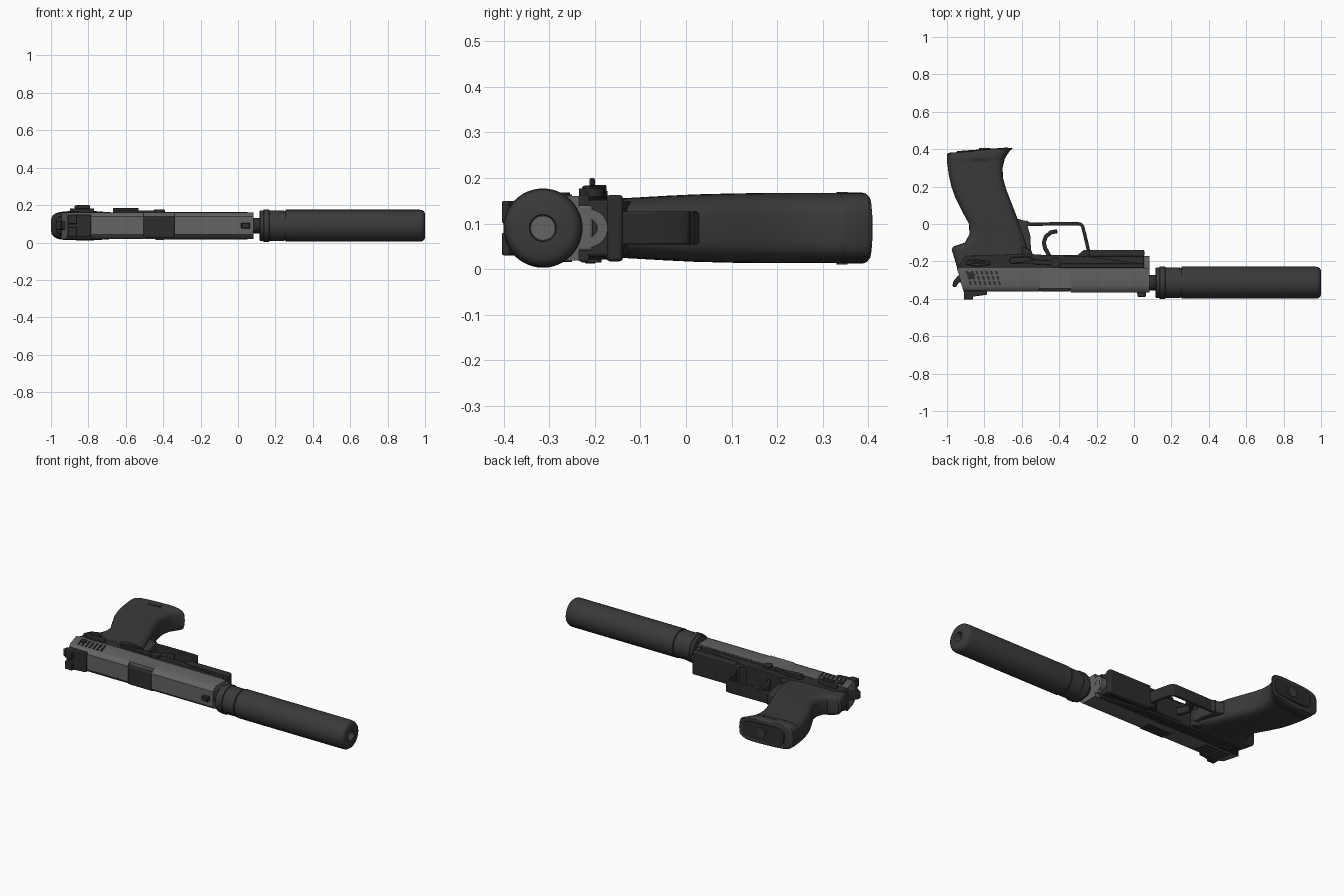
import bpy, bmesh, math
from mathutils import Vector

ZC = 0.09  # mid plane of the model, which lies on its side


def mat(name, v):
    m = bpy.data.materials.new(name)
    m.diffuse_color = (v, v, v, 1)
    return m


DARK = mat("charcoal", 0.042)
BLACK = mat("dark_black", 0.026)
STEEL = mat("grey_steel", 0.125)


def finish(name, bm, m, bevel=0.0, angle=35):
    bmesh.ops.recalc_face_normals(bm, faces=bm.faces)
    me = bpy.data.meshes.new(name)
    bm.to_mesh(me)
    bm.free()
    me.materials.append(m)
    ob = bpy.data.objects.new(name, me)
    bpy.context.collection.objects.link(ob)
    bpy.ops.object.select_all(action='DESELECT')
    ob.select_set(True)
    bpy.context.view_layer.objects.active = ob
    bpy.ops.object.shade_smooth_by_angle(angle=math.radians(angle))
    if bevel:
        b = ob.modifiers.new("bevel", 'BEVEL')
        b.width, b.segments, b.limit_method = bevel, 2, 'ANGLE'
        b.angle_limit = math.radians(40)
    return ob


def loft(name, rings, m, bevel=0.0, caps=True):
    """Skin a list of equal-length closed rings."""
    bm = bmesh.new()
    vs = [[bm.verts.new(p) for p in r] for r in rings]
    n = len(rings[0])
    for a, b in zip(vs, vs[1:]):
        for i in range(n):
            bm.faces.new((a[i], a[(i + 1) % n], b[(i + 1) % n], b[i]))
    if caps:
        bm.faces.new(vs[0])
        bm.faces.new(vs[-1])
    return finish(name, bm, m, bevel)


def prism(name, pts, z0, z1, m, bevel=0.0):
    """Side outline (x, y) extruded from z0 to z1."""
    return loft(name, [[(x, y, z) for x, y in pts] for z in (z0, z1)], m, bevel)


def box(name, x0, x1, y0, y1, z0, z1, m, bevel=0.0):
    return prism(name, [(x0, y0), (x1, y0), (x1, y1), (x0, y1)], z0, z1, m, bevel)


def strip(name, path, t, z0, z1, m, bevel=0.0):
    """Bent bar of thickness t following a side path."""
    p = [Vector(q) for q in path]
    left, right = [], []
    for i, q in enumerate(p):
        d = (p[min(i + 1, len(p) - 1)] - p[max(i - 1, 0)]).normalized()
        nrm = Vector((-d.y, d.x)) * t / 2
        left.append((q + nrm)[:])
        right.append((q - nrm)[:])
    return prism(name, left + right[::-1], z0, z1, m, bevel)


def lathe(name, prof, yc, m, n=48, caps=True):
    """Turn (x, radius) points about the barrel direction."""
    rings = [[(x, yc + r * math.cos(a), ZC + r * math.sin(a))
              for a in (2 * math.pi * i / n for i in range(n))] for x, r in prof]
    return loft(name, rings, m, caps=caps)


def disc(name, x, y, r, z0, z1, m, n=20):
    return prism(name, [(x + r * math.cos(2 * math.pi * i / n),
                         y + r * math.sin(2 * math.pi * i / n)) for i in range(n)], z0, z1, m)


# Suppressor with collar, groove and open bore
YB = -0.314
lathe("suppressor", [(0.115, 0.045), (0.115, 0.078), (0.12, 0.082), (0.135, 0.082), (0.138, 0.087),
                     (0.165, 0.087), (0.168, 0.082), (0.245, 0.082), (0.247, 0.078), (0.253, 0.078),
                     (0.255, 0.0855), (0.972, 0.0855), (0.985, 0.083), (0.994, 0.077), (1.0, 0.066),
                     (1.0, 0.03), (0.997, 0.028), (0.93, 0.028)], YB, DARK)
lathe("bore_core", [(0.931, 0.027), (0.934, 0.027)], YB, STEEL, 32)
lathe("barrel", [(0.02, 0.042), (0.13, 0.042)], YB, BLACK, 32)


# Slide: chamfered section, slanted back
def slide_part(name, x0, x1, top, slant=0.0, m=STEEL):
    sec = [(-0.235, 0.071), (-0.33, 0.071), (-0.35, 0.064), (top, 0.048)]
    sec = sec + [(y, -h) for y, h in sec[::-1]]
    return loft(name, [[(x + s * (-0.235 - y), y, ZC + h) for y, h in sec]
                       for x, s in ((x0, slant), (x1, 0))], m)


slide_part("slide_rear", -0.947, -0.505, -0.362, 0.28)
slide_part("slide_front", -0.34, 0.083, -0.366)
box("slide_port_side", -0.506, -0.339, -0.345, -0.235, 0.022, ZC + 0.071, STEEL)
box("chamber_block", -0.506, -0.339, -0.36, -0.28, 0.024, ZC + 0.05, BLACK, 0.008)
box("ejection_opening", -0.5, -0.345, -0.345, -0.285, 0.019, 0.03, BLACK)

# Lug under the muzzle with the guide rod
box("muzzle_lug", 0.045, 0.083, -0.24, -0.205, ZC - 0.05, ZC + 0.05, STEEL, 0.006)
lathe("guide_rod_ring", [(0.04, 0.042), (0.084, 0.042), (0.084, 0.02), (0.06, 0.02)], -0.214, STEEL, 28)
lathe("guide_rod", [(0.04, 0.019), (0.075, 0.019)], -0.214, BLACK, 20)

# Slide serrations, both sides
for s, side in ((1, "left"), (-1, "right")):
    za, zb = sorted((ZC + s * 0.069, ZC + s * 0.074))
    for i in range(7):
        for j in range(3):
            x, y = -0.9 + i * 0.026 + j * 0.008, -0.25 - j * 0.028
            prism(f"serration_{side}_{i}_{j}", [(x, y), (x + 0.012, y), (x + 0.018, y - 0.02),
                                                (x + 0.006, y - 0.02)], za, zb, BLACK)

# Sights
for k, z in enumerate((0.03, 0.1)):
    box(f"rear_sight_blade_{k}", -0.91, -0.86, -0.404, -0.37, z, z + 0.05, BLACK, 0.004)
prism("rear_sight_base", [(-0.91, -0.355), (-0.91, -0.388), (-0.86, -0.388), (-0.785, -0.378),
                          (-0.785, -0.355)], 0.03, 0.15, BLACK, 0.004)
prism("front_sight", [(0.015, -0.36), (0.02, -0.39), (0.062, -0.39), (0.066, -0.36)],
      ZC - 0.014, ZC + 0.014, BLACK, 0.003)

# Hammer
prism("hammer", [(-0.91, -0.27), (-0.94, -0.275), (-0.965, -0.305), (-0.972, -0.332), (-0.955, -0.34),
                 (-0.935, -0.31), (-0.9, -0.32)], ZC - 0.022, ZC + 0.022, BLACK, 0.005)

# Grip: rounded sections running from the frame to the base (back x, y, front x, y, half width)
sections = [(-0.945, -0.236, -0.56, -0.236, 0.066), (-0.975, -0.135, -0.56, -0.16, 0.066),
            (-0.965, -0.12, -0.565, -0.14, 0.066), (-0.905, -0.1, -0.58, -0.09, 0.068),
            (-0.88, -0.055, -0.603, -0.03, 0.071), (-0.882, 0.0, -0.627, 0.04, 0.074),
            (-0.92, 0.07, -0.662, 0.13, 0.076), (-0.955, 0.14, -0.685, 0.19, 0.077),
            (-0.975, 0.195, -0.7, 0.245, 0.077), (-0.99, 0.26, -0.703, 0.3, 0.077),
            (-0.998, 0.32, -0.692, 0.345, 0.077)]


def grip_ring(xb, yb, xf, yf, h, n=40):
    ring = []
    for i in range(n):
        c, s = math.cos(2 * math.pi * i / n), math.sin(2 * math.pi * i / n)
        u = math.copysign(abs(c) ** 0.5, c) / 2 + 0.5
        v = math.copysign(abs(s) ** 0.5, s)
        ring.append((xb + (xf - xb) * u, yb + (yf - yb) * u, ZC + h * v))
    return ring


loft("grip", [grip_ring(*s) for s in sections], DARK)
loft("grip_base", [grip_ring(*s) for s in ((-0.998, 0.318, -0.693, 0.343, 0.075),
                                           (-1.0, 0.335, -0.685, 0.36, 0.078),
                                           (-1.0, 0.373, -0.66, 0.395, 0.078),
                                           (-0.995, 0.378, -0.65, 0.402, 0.076),
                                           (-0.985, 0.381, -0.652, 0.408, 0.07))], DARK)
loft("magazine_floor", [grip_ring(*s) for s in ((-0.95, 0.38, -0.67, 0.4, 0.055),
                                                (-0.945, 0.39, -0.675, 0.409, 0.052))], BLACK)
bm = bmesh.new()  # round button in the magazine floor
bmesh.ops.create_cone(bm, cap_ends=True, segments=24, radius1=0.03, radius2=0.03, depth=0.02)
for v in bm.verts:
    v.co = (-0.8 + v.co.x, 0.396 + v.co.z, ZC + v.co.y)
finish("floor_button", bm, DARK)
for s in (1, -1):
    za, zb = sorted((ZC + s * 0.07, ZC + s * 0.0795))
    prism("base_notch", [(-0.865, 0.35), (-0.77, 0.355), (-0.775, 0.335), (-0.85, 0.33)], za, zb, BLACK)

# Frame and accessory rail
prism("frame", [(-0.95, -0.245), (0.05, -0.245), (0.05, -0.215), (-0.24, -0.175), (-0.42, -0.17),
                (-0.56, -0.16), (-0.9, -0.17)], ZC - 0.069, ZC + 0.069, BLACK, 0.006)
box("dust_cover", -0.25, 0.053, -0.24, -0.165, ZC - 0.062, ZC + 0.062, BLACK, 0.006)
box("rail_lower", -0.24, 0.055, -0.175, -0.138, ZC - 0.073, ZC + 0.073, BLACK, 0.008)
box("rail_upper", -0.4, 0.053, -0.236, -0.212, ZC - 0.073, ZC + 0.073, BLACK, 0.004)
prism("frame_bridge", [(-0.6, -0.2), (-0.24, -0.2), (-0.225, -0.138), (-0.27, -0.14), (-0.3, -0.165),
                       (-0.54, -0.165), (-0.55, -0.14), (-0.6, -0.12)], ZC - 0.06, ZC + 0.06, BLACK, 0.005)

# Trigger guard and trigger
strip("trigger_guard", [(-0.578, 0.014), (-0.56, -0.002), (-0.52, -0.001), (-0.42, 0.001), (-0.3, 0.002),
                        (-0.283, -0.002), (-0.274, -0.015), (-0.26, -0.07), (-0.242, -0.15)],
      0.018, ZC - 0.036, ZC + 0.036, BLACK, 0.004)
prism("guard_root", [(-0.6, -0.13), (-0.55, -0.15), (-0.555, -0.06), (-0.57, -0.01), (-0.545, 0.004),
                     (-0.578, 0.016), (-0.63, 0.03)], ZC - 0.036, ZC + 0.036, DARK, 0.006)
strip("trigger", [(-0.41, -0.038), (-0.445, -0.045), (-0.472, -0.068), (-0.482, -0.1), (-0.475, -0.13),
                  (-0.45, -0.175)], 0.022, ZC - 0.022, ZC + 0.022, BLACK, 0.005)

# Slide stop and take-down pin on the left side
prism("slide_stop", [(-0.67, -0.2), (-0.66, -0.178), (-0.56, -0.172), (-0.52, -0.19), (-0.4, -0.198),
                     (-0.39, -0.222), (-0.53, -0.215), (-0.65, -0.215)], ZC + 0.06, 0.172, BLACK, 0.003)
prism("slide_stop_pad", [(-0.67, -0.2), (-0.66, -0.178), (-0.57, -0.175), (-0.53, -0.195),
                         (-0.65, -0.212)], 0.165, 0.185, BLACK, 0.003)
disc("takedown_pin", -0.42, -0.207, 0.028, 0.15, 0.177, BLACK)
disc("pin_right", -0.42, -0.207, 0.022, 0.014, 0.03, BLACK)

# Safety lever standing proud of the left side
prism("safety_lever", [(-0.9, -0.215), (-0.895, -0.195), (-0.84, -0.19), (-0.77, -0.2),
                       (-0.77, -0.218), (-0.84, -0.228)], 0.15, 0.183, BLACK, 0.005)
prism("safety_lever_tip", [(-0.875, -0.212), (-0.86, -0.2), (-0.8, -0.2), (-0.79, -0.212)],
      0.18, 0.2, BLACK, 0.004)
disc("safety_pivot", -0.87, -0.275, 0.02, 0.155, 0.168, BLACK)
box("safety_right", -0.87, -0.79, -0.222, -0.198, 0.012, 0.03, BLACK, 0.004)
